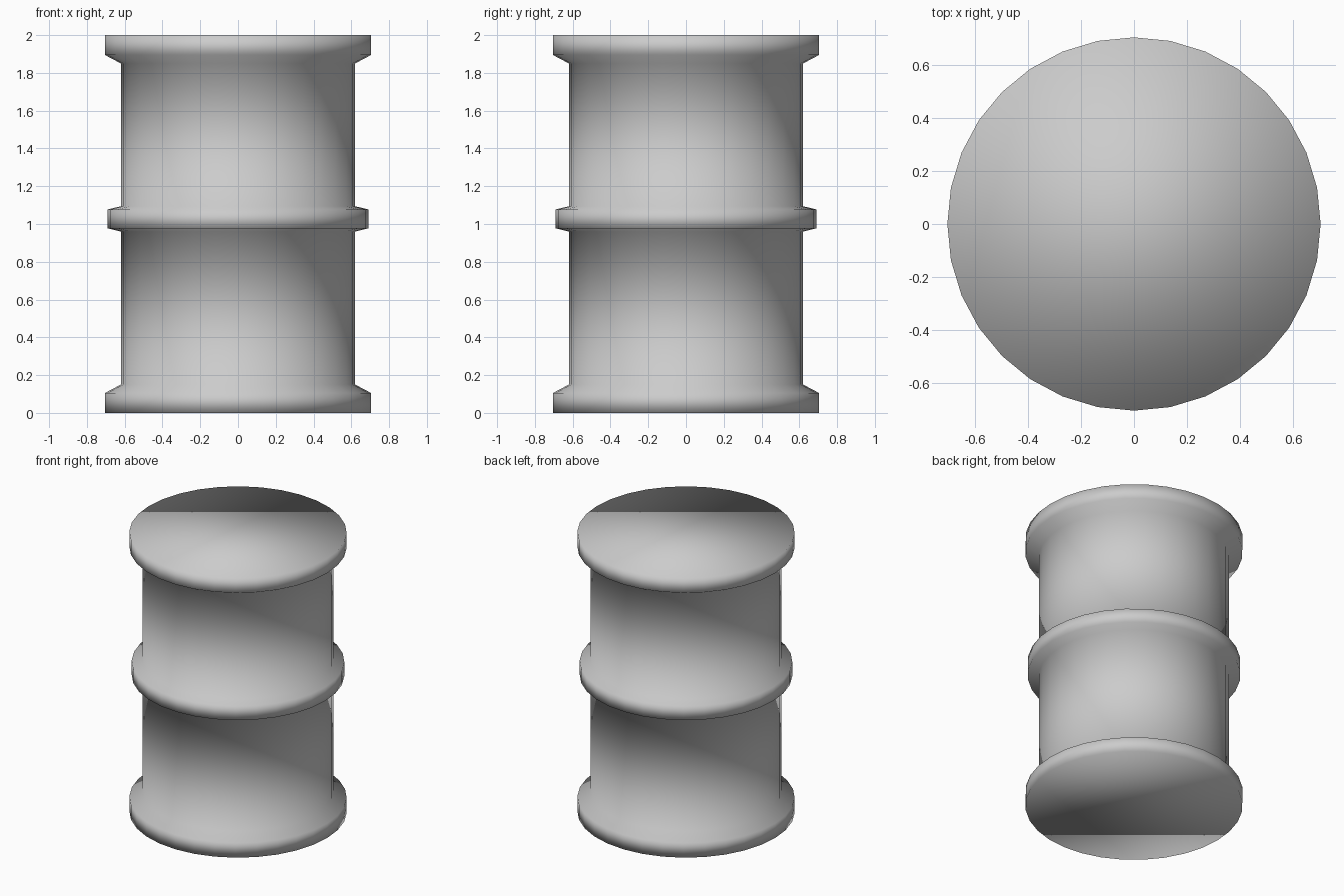
import bpy
import bmesh
from math import cos, sin, tau

SIDES = 32
FLANGE, WALL, BAND = 0.705, 0.62, 0.69

# Remove the default cube
cube = bpy.data.objects.get("Cube")
if cube:
    bpy.data.objects.remove(cube, do_unlink=True)

# Plain grey material
grey = bpy.data.materials.new("light_grey")
grey.use_nodes = True
colour = (0.6, 0.6, 0.6, 1)
grey.diffuse_color = colour
grey.node_tree.nodes["Principled BSDF"].inputs["Base Color"].default_value = colour

# Barrel outline from floor to lid: (radius, height)
outline = [
    (FLANGE, 0), (FLANGE, 0.105), (WALL, 0.15),        # bottom flange
    (WALL, 0.96), (BAND, 0.977), (BAND, 1.077), (WALL, 1.094),  # middle band
    (WALL, 1.85), (FLANGE, 1.895), (FLANGE, 2),        # top flange
]


def lathe(name, profile, material):
    """Turn a profile about z into a smooth closed solid."""
    bm = bmesh.new()
    rings = [[bm.verts.new((r * cos(tau * i / SIDES), r * sin(tau * i / SIDES), z))
              for i in range(SIDES)] for r, z in profile]
    for low, high in zip(rings, rings[1:]):
        for i in range(SIDES):
            j = (i + 1) % SIDES
            bm.faces.new((low[i], low[j], high[j], high[i]))
    # Flat end caps
    bm.faces.new(rings[0][::-1])
    bm.faces.new(rings[-1])
    for face in bm.faces:
        face.smooth = True
    mesh = bpy.data.meshes.new(name)
    bm.to_mesh(mesh)
    bm.free()
    mesh.materials.append(material)
    obj = bpy.data.objects.new(name, mesh)
    bpy.context.collection.objects.link(obj)
    return obj


# One continuous skin, so the shading rolls over the flanges and band
lathe("barrel", outline, grey)
